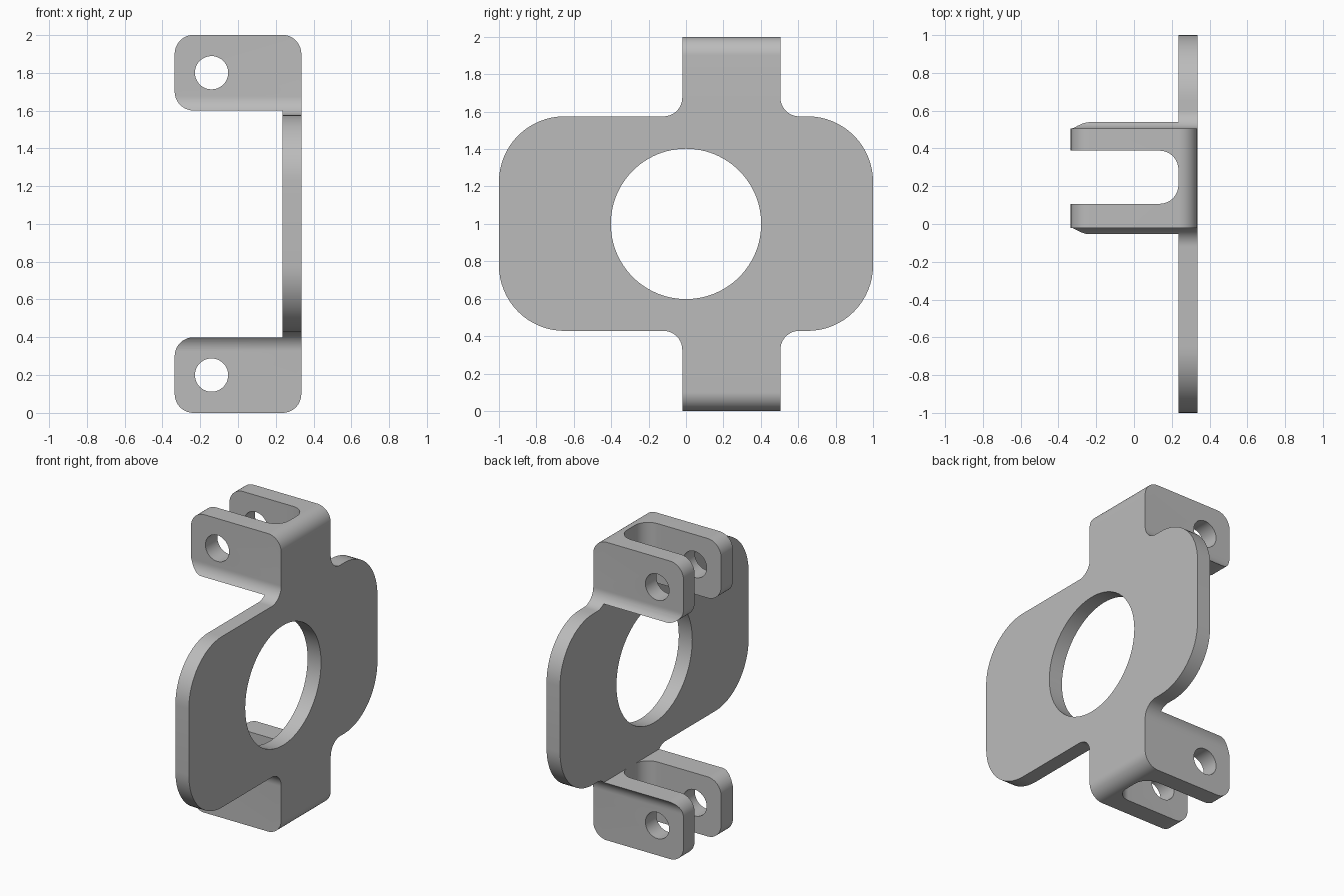
import bpy, bmesh, math
from mathutils import Vector

default = bpy.data.objects.get("Cube")
if default:
    bpy.data.objects.remove(default, do_unlink=True)

metal = bpy.data.materials.new("grey metal")
metal.use_nodes = True
GREY = (0.5, 0.5, 0.5, 1)
metal.diffuse_color = GREY
metal.node_tree.nodes["Principled BSDF"].inputs["Base Color"].default_value = GREY


def rounded(corners, steps=16):
    """Outline from (u, v, radius) corners, with tangent arcs at right angles."""
    points = []
    for i, (u, v, r) in enumerate(corners):
        p = Vector((u, v))
        if r == 0:
            points.append(p)
            continue
        to_prev = (Vector(corners[i - 1][:2]) - p).normalized()
        to_next = (Vector(corners[(i + 1) % len(corners)][:2]) - p).normalized()
        centre = p + r * (to_prev + to_next)
        for k in range(steps + 1):
            a = math.pi / 2 * k / steps
            points.append(centre - r * (to_next * math.cos(a) + to_prev * math.sin(a)))
    return points


def circle(u, v, r, n=64):
    return [Vector((u + r * math.cos(math.tau * k / n), v + r * math.sin(math.tau * k / n)))
            for k in range(n)]


def prism(name, outline, axis, low, high):
    """Extrude an outline along x, y or z."""
    place = {"x": lambda p, d: (d, p.x, p.y),
             "y": lambda p, d: (p.x, d, p.y),
             "z": lambda p, d: (p.x, p.y, d)}[axis]
    bm = bmesh.new()
    face = bm.faces.new([bm.verts.new(place(p, low)) for p in outline])
    shift = Vector(place(Vector((0, 0)), high - low))
    new = bmesh.ops.extrude_face_region(bm, geom=[face], use_keep_orig=True)["geom"]
    bmesh.ops.translate(bm, vec=shift, verts=[g for g in new if isinstance(g, bmesh.types.BMVert)])
    bmesh.ops.recalc_face_normals(bm, faces=bm.faces[:])
    mesh = bpy.data.meshes.new(name)
    bm.to_mesh(mesh)
    bm.free()
    mesh.materials.append(metal)
    obj = bpy.data.objects.new(name, mesh)
    bpy.context.collection.objects.link(obj)
    return obj


def combine(target, cutter, operation="DIFFERENCE"):
    cutter.hide_render = True
    mod = target.modifiers.new("cut", "BOOLEAN")
    mod.operation, mod.solver, mod.object = operation, "EXACT", cutter
    bpy.context.view_layer.update()
    result = bpy.data.meshes.new_from_object(
        target.evaluated_get(bpy.context.evaluated_depsgraph_get()))
    target.modifiers.clear()
    target.data = result
    bpy.data.objects.remove(cutter, do_unlink=True)


BACK, INNER, TIP = 0.335, 0.235, -0.335

# Side section: upright plate with an arm folded out at each end
bracket = prism("bracket", rounded([
    (BACK, 0, 0.1), (BACK, 2, 0.1), (TIP, 2, 0.1), (TIP, 1.6, 0.1),
    (INNER, 1.6, 0), (INNER, 0.4, 0), (TIP, 0.4, 0.1), (TIP, 0, 0.1)]), "y", -1.2, 1.2)

# Plate outline: rounded body with filleted necks running past both ends
LOW, HIGH, NECK_A, NECK_B = 0.428, 1.575, -0.02, 0.505
outline = rounded([
    (-1, LOW, 0.35), (NECK_A, LOW, 0.1), (NECK_A, -0.2, 0), (NECK_B, -0.2, 0),
    (NECK_B, LOW, 0.1), (1, LOW, 0.35), (1, HIGH, 0.35), (NECK_B, HIGH, 0.1),
    (NECK_B, 2.2, 0), (NECK_A, 2.2, 0), (NECK_A, HIGH, 0.1), (-1, HIGH, 0.35)])
combine(bracket, prism("outline_cutter", outline, "x", -0.6, 0.6), "INTERSECT")

# Large centre opening
combine(bracket, prism("centre_cutter", circle(0, 1, 0.402, 96), "x", 0, 0.6))

# Fork slot and pin holes in each arm
slot = rounded([(-0.6, 0.107, 0), (INNER, 0.107, 0.1), (INNER, 0.388, 0.1), (-0.6, 0.388, 0)])
for base in (0, 1.6):
    combine(bracket, prism("slot_cutter", slot, "z", base - 0.1, base + 0.5))
    combine(bracket, prism("pin_cutter", circle(-0.14, base + 0.2, 0.088, 48), "y", -0.4, 0.9))

# Smooth curved walls, sharp rims
bpy.ops.object.select_all(action="DESELECT")
bracket.select_set(True)
bpy.context.view_layer.objects.active = bracket
bpy.ops.object.shade_smooth_by_angle(angle=math.radians(25))
